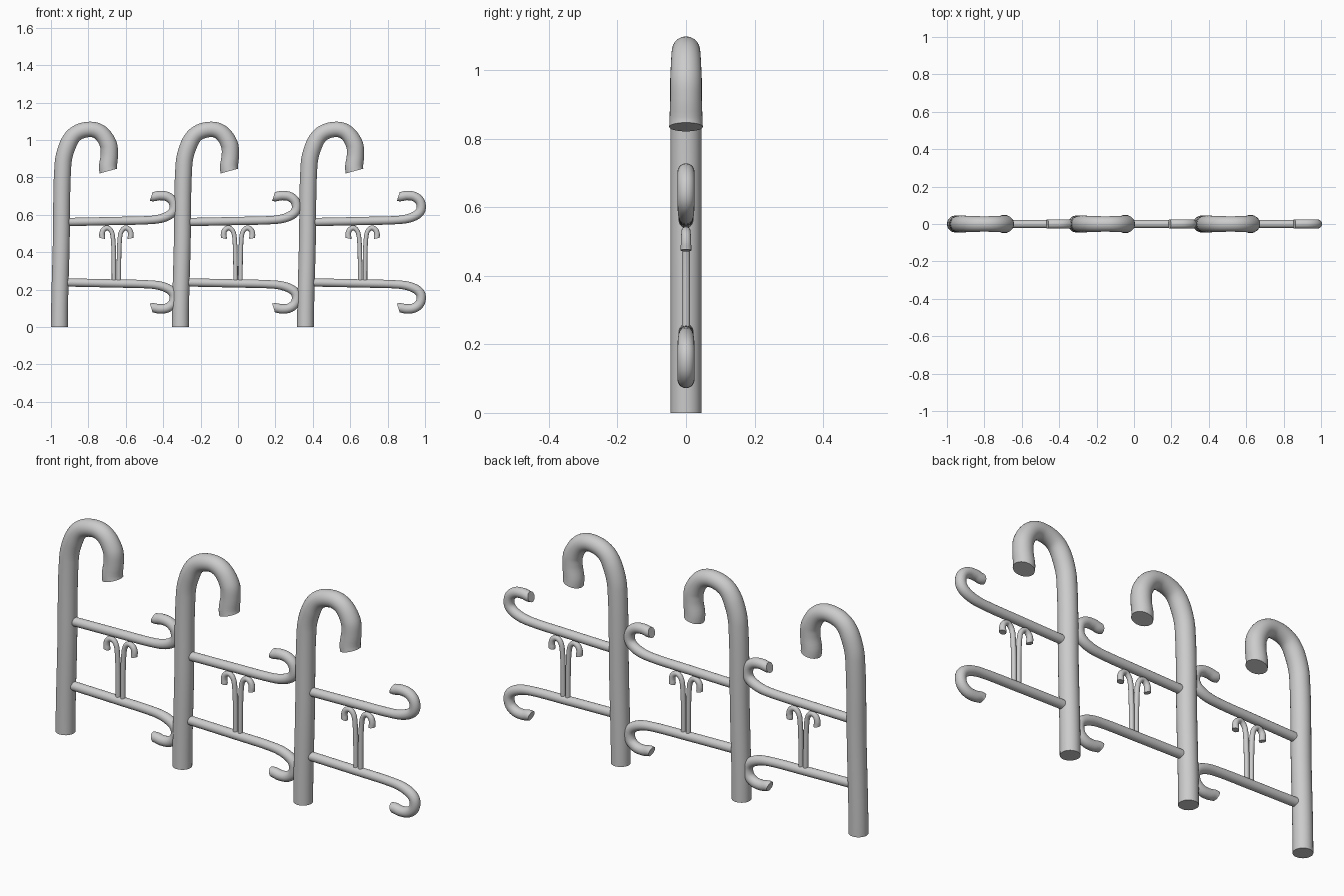
import bpy, bmesh, math
from mathutils import Vector
from mathutils.geometry import interpolate_bezier

if "Cube" in bpy.data.objects:
    bpy.data.objects.remove(bpy.data.objects["Cube"])


def tube(name, pts, radii, sides, first=None, last=None):
    """Sweep a round section along a smooth path in the xz plane, with capped ends."""
    p = [Vector((x, 0, z)) for x, z in pts]
    tan = [(p[min(i + 1, len(p) - 1)] - p[max(i - 1, 0)]).normalized() for i in range(len(p))]
    if first:
        tan[0] = Vector((first[0], 0, first[1])).normalized()
    if last:
        tan[-1] = Vector((last[0], 0, last[1])).normalized()
    steps = 5
    path, rad = [], []
    for i in range(len(p) - 1):
        h = (p[i + 1] - p[i]).length / 3
        seg = interpolate_bezier(p[i], p[i] + tan[i] * h, p[i + 1] - tan[i + 1] * h, p[i + 1], steps + 1)
        path += seg[:-1]
        rad += [radii[i] + (radii[i + 1] - radii[i]) * k / steps for k in range(steps)]
    path.append(p[-1])
    rad.append(radii[-1])
    bm = bmesh.new()
    rings = []
    for i, c in enumerate(path):
        t = (path[min(i + 1, len(path) - 1)] - path[max(i - 1, 0)]).normalized()
        t = tan[0] if i == 0 else tan[-1] if i == len(path) - 1 else t
        n = Vector((-t.z, 0, t.x))
        rings.append([bm.verts.new(c + rad[i] * (n * math.cos(a) + Vector((0, math.sin(a), 0))))
                      for a in (2 * math.pi * k / sides for k in range(sides))])
    for a, b in zip(rings, rings[1:]):
        for k in range(sides):
            j = (k + 1) % sides
            bm.faces.new((a[k], a[j], b[j], b[k]))
    bm.faces.new(rings[0])
    bm.faces.new(rings[-1])
    bmesh.ops.recalc_face_normals(bm, faces=bm.faces)
    mesh = bpy.data.meshes.new(name)
    bm.to_mesh(mesh)
    bm.free()
    ob = bpy.data.objects.new(name, mesh)
    bpy.context.collection.objects.link(ob)
    return ob


# paths measured from the foot of each post
POST = [(0, 0), (.01, .45), (.019, .87), (.046, .976), (.089, 1.035), (.165, 1.057),
        (.222, 1.037), (.262, .976), (.267, .92), (.262, .834)]
RAIL = [(.02, .561), (.3, .567), (.5, .573), (.571, .588), (.614, .62), (.614, .668),
        (.583, .697), (.54, .703), (.496, .698)]
STEM = [(.013, .24), (.014, .38), (.018, .47), (.026, .51), (.047, .53),
        (.069, .52), (.077, .498), (.076, .474)]

for u, (post_x, rail_x, stem_x) in enumerate([(-.955, -.96, -.65), (-.308, -.306, 0), (.361, .361, .666)], 1):
    # cane-shaped post
    tube(f"post_{u}", [(x + post_x, z) for x, z in POST],
         [.045] * 4 + [.042, .041, .043, .046, .046, .049], 28, (0, 1), (.25, -.92))
    # scrolled rails, the lower one mirrored
    tube(f"upper_rail_{u}", [(x + rail_x, z) for x, z in RAIL],
         [.022] * 3 + [.024] + [.025] * 5, 20, None, (-.95, .3))
    tube(f"lower_rail_{u}", [(x + rail_x, .8 - z) for x, z in RAIL],
         [.022] * 3 + [.024] + [.025] * 5, 20, None, (-.95, -.3))
    # pair of small curled stems between the rails
    for side, s in (("left", -1), ("right", 1)):
        tube(f"{side}_stem_{u}", [(stem_x + s * x, z) for x, z in STEM],
             [.012] * 4 + [.013, .014, .015, .016], 16, None, (s * .2, -1))

# smooth shading with sharp end caps
for ob in bpy.context.collection.objects:
    ob.select_set(True)
    bpy.context.view_layer.objects.active = ob
bpy.ops.object.shade_smooth_by_angle(angle=math.radians(40))
